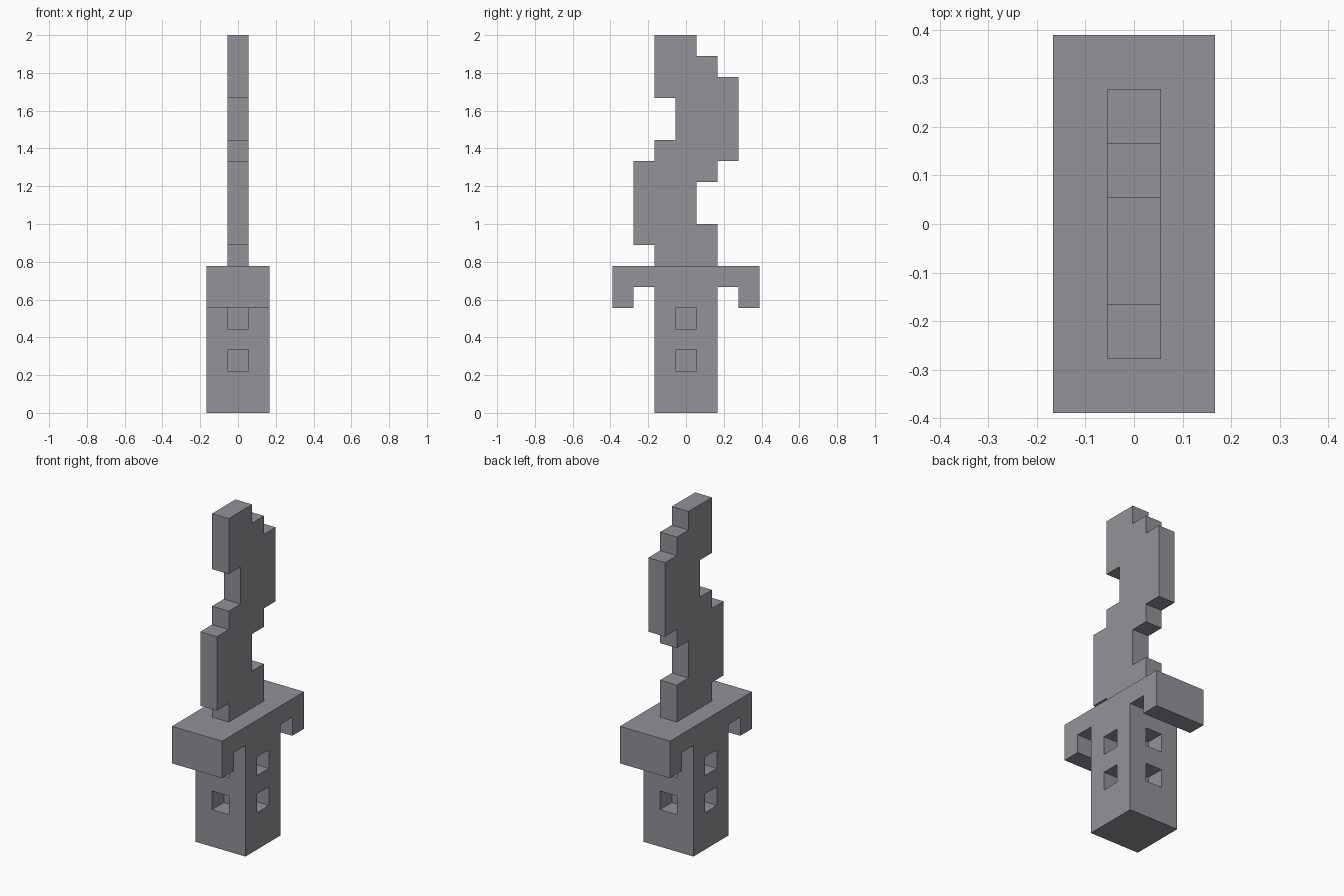
import bpy
import bmesh
from mathutils import Vector

cube = bpy.data.objects.get("Cube")
if cube:
    bpy.data.objects.remove(cube, do_unlink=True)

U = 1 / 9  # one block

steel = bpy.data.materials.new("grey_steel")
steel.use_nodes = True
colour = (0.29, 0.29, 0.315, 1)
steel.diffuse_color = colour
steel.node_tree.nodes["Principled BSDF"].inputs["Base Color"].default_value = colour


def finish(bm, name):
    """Turn a bmesh measured in blocks into a named object."""
    bmesh.ops.scale(bm, vec=(U, U, U), verts=bm.verts)
    bmesh.ops.recalc_face_normals(bm, faces=bm.faces)
    mesh = bpy.data.meshes.new(name)
    bm.to_mesh(mesh)
    bm.free()
    mesh.materials.append(steel)
    obj = bpy.data.objects.new(name, mesh)
    bpy.context.collection.objects.link(obj)
    return obj


def extrude_profile(name, points, half_width):
    """Extrude a (y, z) outline along x."""
    bm = bmesh.new()
    face = bm.faces.new([bm.verts.new((-half_width, y, z)) for y, z in points])
    new = bmesh.ops.extrude_face_region(bm, geom=[face])["geom"]
    verts = [g for g in new if isinstance(g, bmesh.types.BMVert)]
    bmesh.ops.translate(bm, vec=(2 * half_width, 0, 0), verts=verts)
    return finish(bm, name)


# Handle: square post with two square recesses on each side
bm = bmesh.new()
bmesh.ops.create_cube(bm, size=1)
bmesh.ops.scale(bm, vec=(3, 3, 6), verts=bm.verts)
bmesh.ops.translate(bm, vec=(0, 0, 3), verts=bm.verts)
cuts = [(axis, v) for axis in (0, 1) for v in (-0.5, 0.5)]
cuts += [(2, z) for z in (2, 3, 4, 5)]
for axis, v in cuts:
    normal = Vector((0, 0, 0))
    normal[axis] = 1
    bmesh.ops.bisect_plane(bm, geom=bm.verts[:] + bm.edges[:] + bm.faces[:],
                           plane_co=normal * v, plane_no=normal)
bmesh.ops.recalc_face_normals(bm, faces=bm.faces)
recesses = []
for f in bm.faces:
    c = f.calc_center_median()
    if abs(f.normal.z) < 0.5 and min(abs(c.x), abs(c.y)) < 0.1 \
            and min(abs(c.z - 2.5), abs(c.z - 4.5)) < 0.1:
        recesses.append(f)
bmesh.ops.inset_individual(bm, faces=recesses, thickness=0, depth=-1)
finish(bm, "handle")

# Guard: wide bar with a hook hanging from each end
half = [(3.5, 7), (3.5, 5), (2.5, 5), (2.5, 6)]
extrude_profile("guard", half + [(-y, z) for y, z in reversed(half)], 1.5)

# Blade: stepped wavy outline, rows of (bottom, top, back edge, front edge)
rows = [(7, 8, -1.5, 1.5), (8, 9, -2.5, 1.5), (9, 11, -2.5, 0.5),
        (11, 12, -2.5, 1.5), (12, 13, -1.5, 2.5), (13, 15, -0.5, 2.5),
        (15, 16, -1.5, 2.5), (16, 17, -1.5, 1.5), (17, 18, -1.5, 0.5)]


def stepped_edge(column):
    """Corner points of one side of the blade, bottom to top."""
    pts = []
    for row in rows:
        y = row[column]
        if pts and pts[-1][0] == y:
            pts[-1] = (y, row[1])
        else:
            pts += [(y, row[0]), (y, row[1])]
    return pts


extrude_profile("blade", stepped_edge(3) + stepped_edge(2)[::-1], 0.5)
